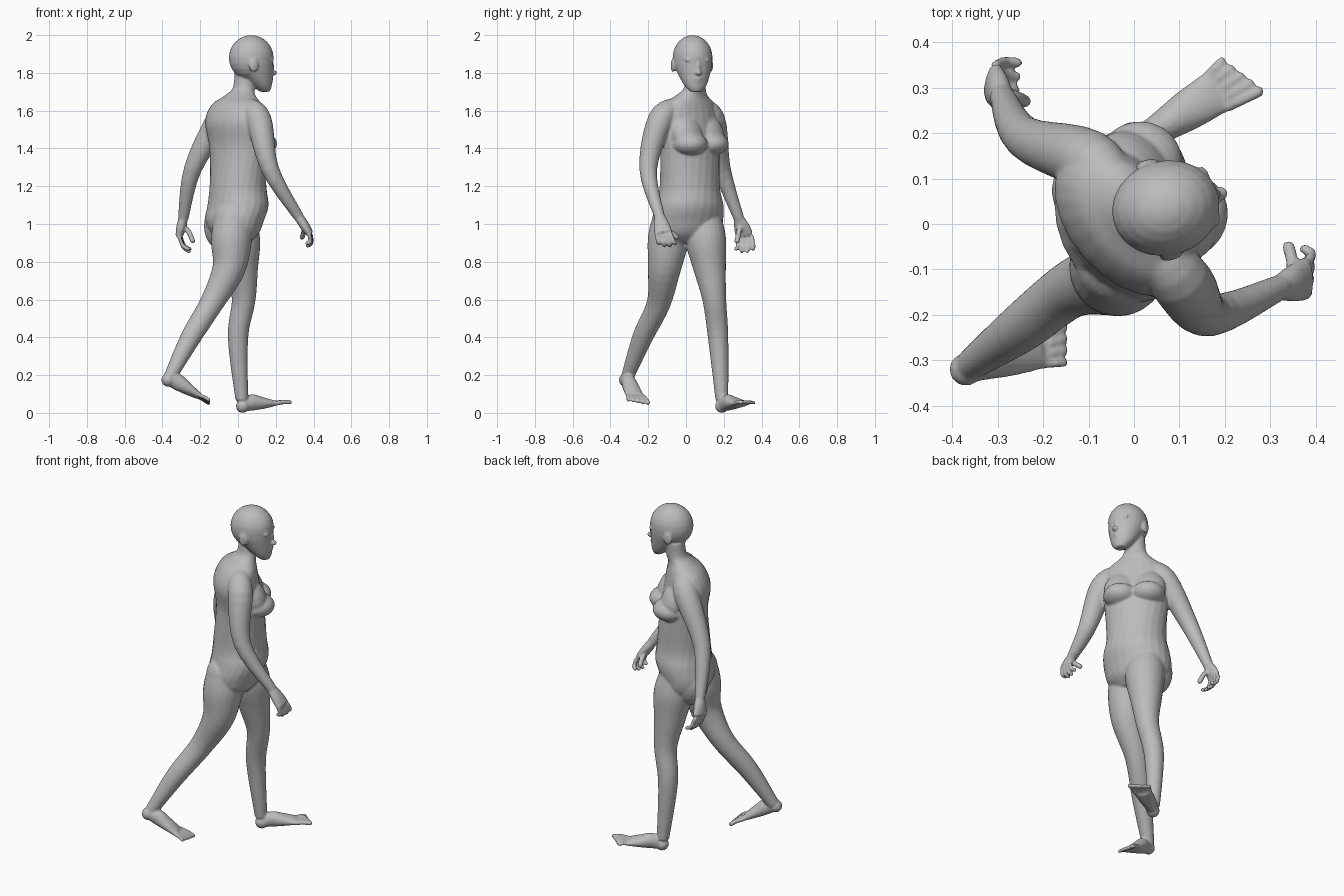
import bpy
import bmesh
from math import cos, sin, pi, radians
from mathutils import Vector, Matrix

cube = bpy.data.objects.get("Cube")
if cube:
    bpy.data.objects.remove(cube, do_unlink=True)

bm = bmesh.new()
SIDES = 24
UP = Vector((0, 0, 1))


def spline(rows, steps=5):
    """Catmull-Rom interpolation through rows of any width."""
    points = [Vector(row) for row in rows]
    points = [points[0]] + points + [points[-1]]
    out = []
    for a, b, c, d in zip(points, points[1:], points[2:], points[3:]):
        for i in range(steps):
            t = i / steps
            out.append(b + (c - a) * (t / 2)
                       + (a * 2 - b * 5 + c * 4 - d) * (t * t / 2)
                       + (b * 3 - a - c * 3 + d) * (t ** 3 / 2))
    return out + [points[-1]]


def skin(rings):
    """Bridge closed rings of points and cap both ends."""
    loops = [[bm.verts.new(point) for point in ring] for ring in rings]
    for low, high in zip(loops, loops[1:]):
        for i in range(SIDES):
            j = (i + 1) % SIDES
            bm.faces.new((low[i], low[j], high[j], high[i]))
    bm.faces.new(loops[0][::-1])
    bm.faces.new(loops[-1])


def ellipse(center, u, v):
    angles = [2 * pi * i / SIDES for i in range(SIDES)]
    return [center + u * cos(a) + v * sin(a) for a in angles]


def placed(origin, heading, local):
    """Turn a (forward, left, height) point into model space."""
    turn = Matrix.Rotation(radians(heading), 3, 'Z')
    return turn @ Vector(local) + Vector((*origin, 0))


def stack(origin, rows, heading_at):
    """Level rings: forward offset, height, depth, half width."""
    rings = []
    for offset, z, depth, width in spline(rows):
        heading = heading_at(z)
        rings.append(ellipse(placed(origin, heading, (offset, 0, z)),
                             placed((0, 0), heading, (depth, 0, 0)),
                             placed((0, 0), heading, (0, width, 0))))
    skin(rings)


def tube(joints, widths, heights, side):
    """Rings square to a path, with radii along and across the side vector."""
    rows = spline([(*p, w, h) for p, w, h in zip(joints, widths, heights)])
    rings = []
    for i, row in enumerate(rows):
        ahead = rows[min(i + 1, len(rows) - 1)].xyz
        along = (ahead - rows[max(i - 1, 0)].xyz).normalized()
        u = (side - along * side.dot(along)).normalized()
        rings.append(ellipse(row.xyz, u * row[3], along.cross(u) * row[4]))
    skin(rings)


def ball(center, radii, heading=0, pitch=0):
    matrix = (Matrix.Translation(center)
              @ Matrix.Rotation(radians(heading), 4, 'Z')
              @ Matrix.Rotation(radians(pitch), 4, 'Y')
              @ Matrix.Diagonal((*radii, 1)))
    bmesh.ops.create_uvsphere(bm, u_segments=SIDES, v_segments=SIDES // 2,
                              radius=1, matrix=matrix)


def digit(base, tip, bend, side, thick):
    """One finger or toe, bowed at its middle joint."""
    girth = [thick] * 3
    tube([base, base.lerp(tip, 0.5) + bend, tip], girth, girth, side)
    ball(tip, girth)


def limb(joints, girths):
    tube(joints, girths, girths, Vector((0, 1, 0)))
    ball(joints[0], [girths[0]] * 3)


def hand(*points):
    """Palm, four curled fingers and a thumb."""
    wrist, knuckles, tips, thumb = [Vector(p) for p in points]
    across = Vector((0.1, 1, 0))
    reach = knuckles - wrist
    tube([wrist, wrist.lerp(knuckles, 0.5), knuckles],
         (0.028, 0.042, 0.048), (0.025, 0.026, 0.02), across)
    for i in range(4):
        spread = across * (i - 1.5) * 0.025
        short = UP * abs(i - 1.5) * 0.012
        digit(knuckles + spread, tips + spread * 1.2 + short, reach * 0.2,
              across, 0.011)
    root = wrist.lerp(knuckles, 0.4)
    digit(root, thumb, (thumb - root).cross(across) * 0.1, across, 0.014)


def foot(heel, pad, inner):
    """Heel, instep and five toes; inner is the big toe's direction."""
    heel, pad = Vector(heel), Vector(pad)
    ahead = (pad - heel).normalized()
    side = UP.cross(ahead).normalized() * inner
    ball(heel, [0.036] * 3)
    tube([heel.lerp(pad, t) + UP * rise for t, rise in
          ((0, 0), (0.3, 0.014), (0.6, 0.008), (1, 0))],
         (0.03, 0.037, 0.045, 0.05), (0.03, 0.043, 0.034, 0.018), side)
    for i in range(5):
        spread = side * (2 - i) * 0.02
        tip = pad + spread * 1.25 + ahead * (0.08 - i * 0.008)
        digit(pad + spread, tip, UP * 0.004, side, 0.0125 - i * 0.0005)


# Torso and neck, twisting from the hips to the shoulders
MIDDLE = (0, 0.02)


def twist(z):
    return min(22 + 50 * max(z - 1, 0), 42)


stack(MIDDLE, [
    (-0.01, 0.9, 0.06, 0.1),
    (-0.02, 0.95, 0.12, 0.17),
    (-0.02, 1.02, 0.15, 0.19),
    (0, 1.1, 0.155, 0.185),
    (0, 1.2, 0.145, 0.165),
    (0, 1.4, 0.13, 0.175),
    (-0.02, 1.54, 0.125, 0.195),
    (-0.01, 1.63, 0.1, 0.165),
    (0.015, 1.68, 0.07, 0.095),
    (0.04, 1.72, 0.056, 0.06),
    (0.05, 1.8, 0.055, 0.055),
], twist)

# Bust sloping out of the chest, and seat
for s in (-1, 1):
    ball(placed(MIDDLE, 42, (0.08, s * 0.075, 1.425)), (0.1, 0.095, 0.065), 42)
    ball(placed(MIDDLE, 42, (0.065, s * 0.075, 1.47)),
         (0.07, 0.095, 0.12), 42, -20)
    ball(placed(MIDDLE, 22, (-0.055, s * 0.08, 0.99)), (0.1, 0.1, 0.13), 22)

# Head: skull over a tapering jaw
HEAD, TURN = (0.07, 0.035), 15
ball((*HEAD, 1.88), (0.12, 0.105, 0.12), TURN)
stack(HEAD, [
    (0.075, 1.7, 0.025, 0.03),
    (0.06, 1.73, 0.05, 0.057),
    (0.035, 1.78, 0.08, 0.08),
    (0.01, 1.84, 0.107, 0.1),
    (0, 1.89, 0.118, 0.104),
], lambda z: TURN)

# Nose and lips, then brows, eyelids and ears on both sides
features = [((0.122, 0, 1.8), (0.019, 0.017, 0.014)),
            ((0.112, 0, 1.83), (0.014, 0.012, 0.035)),
            ((0.107, 0, 1.77), (0.014, 0.026, 0.008)),
            ((0.104, 0, 1.754), (0.014, 0.022, 0.008))]
for s in (-1, 1):
    features += [((0.1, s * 0.04, 1.868), (0.012, 0.03, 0.009)),
                 ((0.095, s * 0.04, 1.842), (0.011, 0.018, 0.008)),
                 ((-0.015, s * 0.104, 1.84), (0.026, 0.01, 0.036))]
for local, radii in features:
    ball(placed(HEAD, TURN, local), radii, TURN)

# Arms: collar, shoulder, elbow, wrist
ARM = (0.05, 0.068, 0.047, 0.028)
limb([(0.05, -0.05, 1.62), (0.11, -0.135, 1.55),
      (0.17, -0.2, 1.29), (0.32, -0.14, 1.04)], ARM)
limb([(-0.04, 0.07, 1.62), (-0.1, 0.14, 1.55),
      (-0.24, 0.19, 1.29), (-0.29, 0.28, 1.03)], ARM)

# Hands: wrist, knuckles, fingertips, thumb tip
hand((0.32, -0.14, 1.04), (0.38, -0.12, 0.95),
     (0.37, -0.1, 0.88), (0.34, -0.05, 0.93))
hand((-0.29, 0.28, 1.03), (-0.31, 0.31, 0.94),
     (-0.26, 0.31, 0.85), (-0.24, 0.27, 0.91))

# Legs: hip, upper thigh, thigh, knee, calf, ankle
LEG = (0.1, 0.108, 0.087, 0.063, 0.054, 0.034)
limb([(-0.01, 0.09, 1.02), (0.01, 0.105, 0.91), (0.02, 0.125, 0.77),
      (0.03, 0.15, 0.6), (0, 0.17, 0.4), (0.02, 0.19, 0.07)], LEG)
limb([(-0.03, -0.08, 1.02), (-0.035, -0.095, 0.91), (-0.05, -0.115, 0.76),
      (-0.14, -0.145, 0.58), (-0.25, -0.23, 0.4), (-0.36, -0.31, 0.19)], LEG)

# Feet: left planted on its heel, right pushing off its toes
foot((0.025, 0.19, 0.036), (0.18, 0.29, 0.05), -1)
foot((-0.37, -0.32, 0.175), (-0.21, -0.27, 0.09), 1)

# Merge every part into one continuous skin
bmesh.ops.recalc_face_normals(bm, faces=bm.faces)
mesh = bpy.data.meshes.new("walking_figure")
bm.to_mesh(mesh)
bm.free()
body = bpy.data.objects.new("walking_figure", mesh)
bpy.context.collection.objects.link(body)

remesh = body.modifiers.new("blend_parts", 'REMESH')
remesh.mode = 'VOXEL'
remesh.voxel_size = 0.006
remesh.use_smooth_shade = True
soften = body.modifiers.new("soften", 'SMOOTH')
soften.factor = 0.5
soften.iterations = 5

# Plain grey clay
clay = bpy.data.materials.new("grey_clay")
clay.use_nodes = True
grey = (0.5, 0.5, 0.5, 1)
clay.diffuse_color = grey
for node in clay.node_tree.nodes:
    if node.type == 'BSDF_PRINCIPLED':
        node.inputs["Base Color"].default_value = grey
mesh.materials.append(clay)
